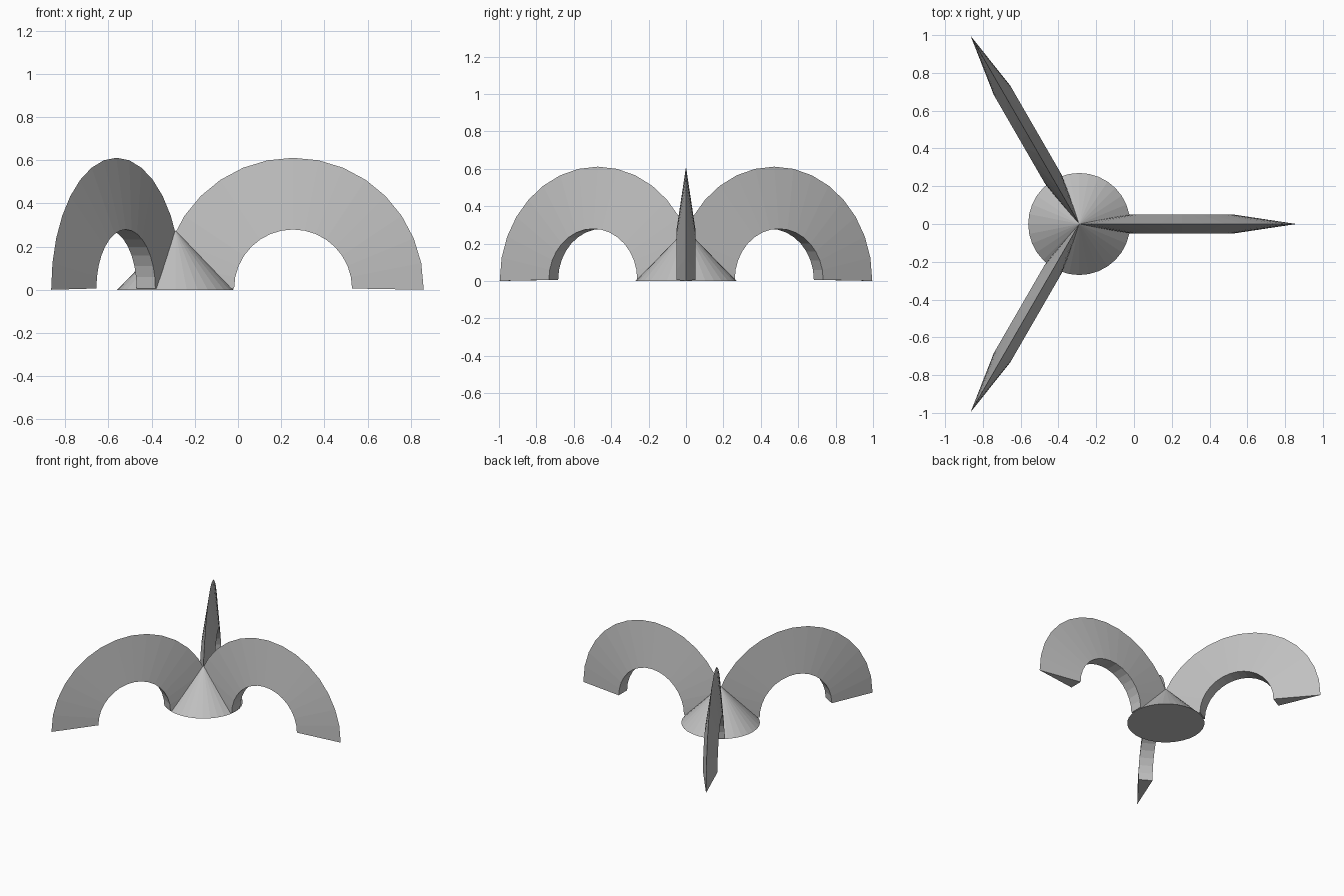
import bpy
import bmesh
from math import pi, sin, cos, radians
from mathutils import Vector, Matrix

cube = bpy.data.objects.get("Cube")
if cube:
    bpy.data.objects.remove(cube, do_unlink=True)

grey = bpy.data.materials.new("plain_grey")
grey.use_nodes = True
colour = (0.53, 0.53, 0.53, 1)
grey.diffuse_color = colour
grey.node_tree.nodes["Principled BSDF"].inputs["Base Color"].default_value = colour

HUB = Vector((-0.29, 0, 0))
HUB_RADIUS, HUB_HEIGHT = 0.27, 0.275
REACH, INNER, OUTER, HALF_WIDTH = 0.545, 0.273, 0.605, 0.05
LIFT, STEPS = 0.006, 16


def add_object(name, bm):
    bmesh.ops.recalc_face_normals(bm, faces=bm.faces)
    mesh = bpy.data.meshes.new(name)
    bm.to_mesh(mesh)
    bm.free()
    mesh.materials.append(grey)
    obj = bpy.data.objects.new(name, mesh)
    bpy.context.collection.objects.link(obj)
    return obj


# Central cone
bm = bmesh.new()
bmesh.ops.create_cone(bm, cap_ends=True, segments=32, radius1=HUB_RADIUS,
                      radius2=0, depth=HUB_HEIGHT,
                      matrix=Matrix.Translation((0, 0, HUB_HEIGHT / 2)))
add_object("hub_cone", bm).location = HUB


def add_arm(name, turn):
    """Half ring with a wedge cross-section, sharp along the outside."""
    bm = bmesh.new()
    section = [(INNER, -HALF_WIDTH), (OUTER, 0), (INNER, HALF_WIDTH)]
    rings = []
    for i in range(STEPS + 1):
        a = pi * i / STEPS
        rings.append([bm.verts.new((REACH + r * cos(a), y, LIFT + r * sin(a)))
                      for r, y in section])
    for a, b in zip(rings, rings[1:]):
        for j in range(3):
            k = (j + 1) % 3
            bm.faces.new((a[j], a[k], b[k], b[j]))
    # The tip of the wedge touches the ground
    rings[0][1].co.z = 0
    bm.faces.new(rings[0])
    bm.faces.new(rings[-1])
    arm = add_object(name, bm)
    arm.location = HUB
    arm.rotation_euler.z = radians(turn)


# Three arms evenly spaced round the cone
for name, turn in (("left_arm", 0), ("back_right_arm", 120), ("front_right_arm", 240)):
    add_arm(name, turn)
